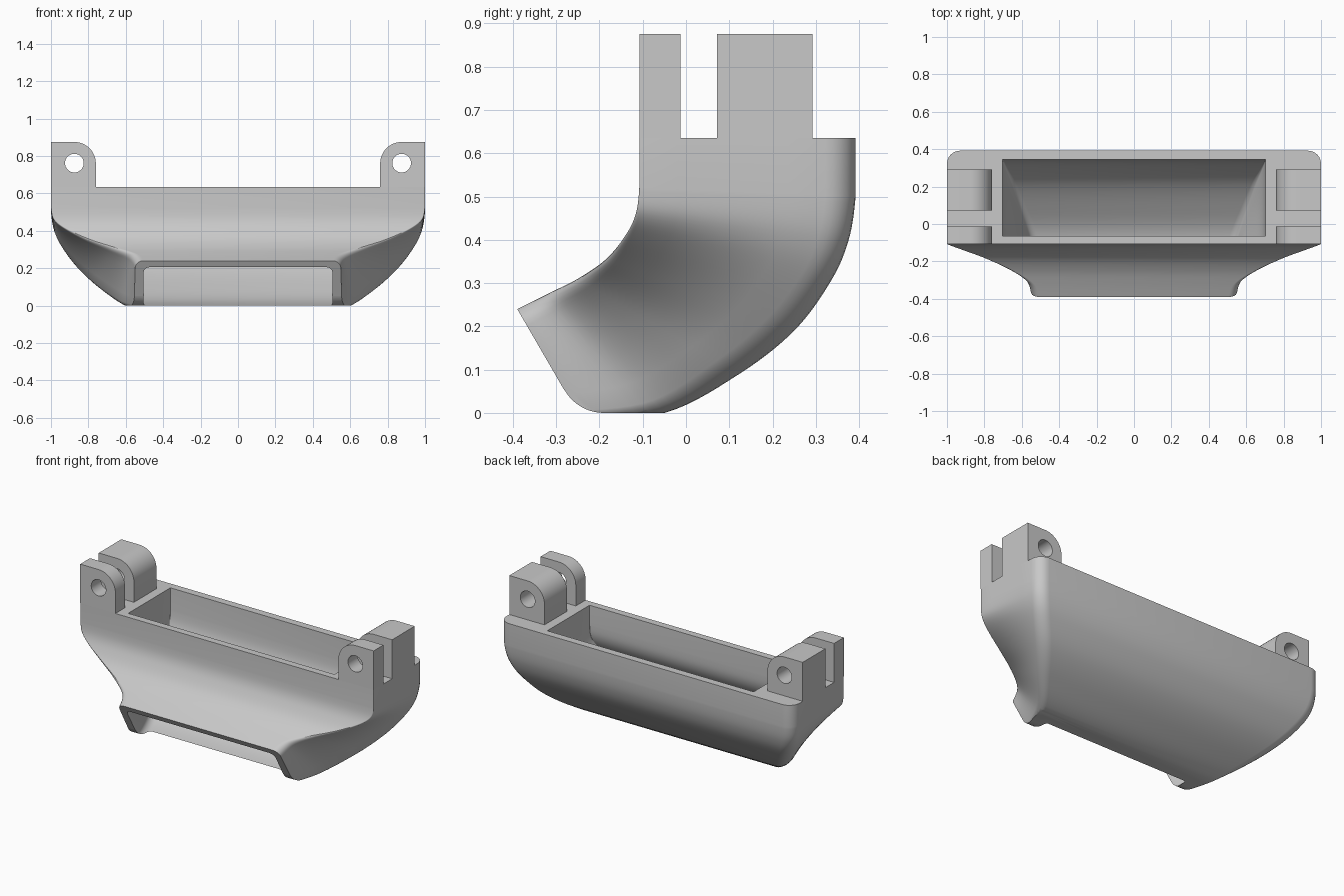
import bpy, bmesh, math
from mathutils import Vector

old = bpy.data.objects.get("Cube")
if old:
    bpy.data.objects.remove(old, do_unlink=True)

grey = bpy.data.materials.new("plain grey")
grey.use_nodes = True
colour = (0.58, 0.58, 0.58, 1)
grey.diffuse_color = colour
grey.node_tree.nodes["Principled BSDF"].inputs["Base Color"].default_value = colour


def finish(name, bm):
    bmesh.ops.recalc_face_normals(bm, faces=bm.faces)
    mesh = bpy.data.meshes.new(name)
    bm.to_mesh(mesh)
    bm.free()
    mesh.materials.append(grey)
    obj = bpy.data.objects.new(name, mesh)
    bpy.context.collection.objects.link(obj)
    return obj


def activate(obj):
    bpy.ops.object.select_all(action='DESELECT')
    obj.select_set(True)
    bpy.context.view_layer.objects.active = obj


def cut(obj, cutter):
    activate(obj)
    mod = obj.modifiers.new("cut", 'BOOLEAN')
    mod.operation, mod.solver, mod.object = 'DIFFERENCE', 'EXACT', cutter
    bpy.ops.object.modifier_apply(modifier=mod.name)
    bpy.data.objects.remove(cutter, do_unlink=True)


def smooth(obj):
    activate(obj)
    bpy.ops.object.shade_smooth_by_angle(angle=math.radians(30))


def blend(a, b, c, d, t):
    """Catmull-Rom blend of four numbers."""
    return 0.5 * (2*b + (c - a)*t + (2*a - 5*b + 4*c - d)*t*t + (3*b - a - 3*c + d)*t**3)


def refine(rows, steps=7):
    """First row stays straight, the rest become a smooth curve."""
    out, curve = [rows[0]], rows[1:]
    # the tangent at the start of the curve is vertical
    start = [b + (a - b) * 0.6 for a, b in zip(rows[0], rows[1])]
    pts = [start] + curve + [curve[-1]]
    for i in range(1, len(pts) - 2):
        for s in range(steps):
            out.append([blend(*v, s / steps) for v in zip(*pts[i-1:i+3])])
    return out + [curve[-1]]


def ring(row, seg=6):
    """Rounded trapezoid spanned between a front point and a back point."""
    fy, fz, by, bz, wf, wb, rf, rb = row
    front, back = Vector((0, fy, fz)), Vector((0, by, bz))
    length = (back - front).length
    axis = (back - front) / length
    half = []
    for w, r, v0, a0 in ((wf, rf, rf, -90), (wb, rb, length - rb, 0)):
        for i in range(seg + 1):
            a = math.radians(a0 + 90 * i / seg)
            half.append((w - r + r * math.cos(a), v0 + r * math.sin(a)))
    # extra points along the straight side
    p, q = half[seg], half[seg + 1]
    side = [(p[0] + (q[0]-p[0])*k/5, p[1] + (q[1]-p[1])*k/5) for k in range(1, 5)]
    half[seg + 1:seg + 1] = side
    full = half + [(-u, v) for u, v in reversed(half)]
    return [front + axis * v + Vector((u, 0, 0)) for u, v in full]


def loft(name, rows):
    bm = bmesh.new()
    rings = [[bm.verts.new(p) for p in ring(r)] for r in refine(rows)]
    n = len(rings[0])
    for a, b in zip(rings, rings[1:]):
        for i in range(n):
            j = (i + 1) % n
            bm.faces.new((a[i], a[j], b[j], b[i]))
    bm.faces.new(rings[0])
    bm.faces.new(rings[-1])
    return finish(name, bm)


def prism(name, points, offset):
    bm = bmesh.new()
    face = bm.faces.new([bm.verts.new(p) for p in points])
    made = bmesh.ops.extrude_face_region(bm, geom=[face])["geom"]
    bmesh.ops.translate(bm, vec=offset, verts=[v for v in made if isinstance(v, bmesh.types.BMVert)])
    return finish(name, bm)


# Rows: front y, front z, back y, back z, front and back half width, front and back radius
OUTER = [
    [-.108, .635, .392, .635, 1, 1, .004, .07],
    [-.108, .52, .392, .50, 1, 1, .004, .07],
    [-.116, .46, .376, .40, .985, .985, .008, .07],
    [-.14, .41, .335, .305, .925, .945, .015, .07],
    [-.185, .355, .25, .19, .815, .865, .03, .07],
    [-.25, .31, .12, .088, .685, .76, .045, .06],
    [-.32, .275, -.05, 0, .58, .63, .045, .04],
    [-.39, .24, -.245, -.01, .55, .555, .045, .015],
]
INNER = [
    [-.065, .7, .346, .7, .703, .703, .004, .004],
    [-.065, .52, .346, .50, .703, .703, .004, .004],
    [-.073, .445, .335, .41, .70, .70, .004, .006],
    [-.10, .385, .298, .325, .685, .685, .006, .01],
    [-.15, .325, .22, .215, .65, .65, .01, .02],
    [-.225, .275, .095, .112, .605, .605, .02, .03],
    [-.30, .24, -.05, .025, .55, .555, .035, .04],
    [-.372, .205, -.23, -.012, .505, .505, .035, .04],
    [-.45, .165, -.33, -.02, .505, .505, .035, .04],
]

# Curved duct body, hollowed from the inlet through to the outlet
body = loft("duct_body", OUTER)
cut(body, loft("cavity_cutter", INNER))

# Flat underside and rounded lower lip of the outlet
arc = [math.radians(210 + 6 * i) for i in range(11)]
lip = [Vector((-.8, -.19 + .104 * math.cos(a), .104 + .104 * math.sin(a))) for a in arc]
lip += [Vector((-.8, y, z)) for y, z in ((.3, 0), (.3, -.1), (-.45, -.1), (-.45, .052))]
cut(body, prism("lip_cutter", lip, (1.6, 0, 0)))
smooth(body)

# Hinge lugs: a thin front plate and a thick back block on each side
for side, sx in (("left", 1), ("right", -1)):
    for place, y0, y1 in (("front", -.108, -.013), ("back", .072, .292)):
        outline = [(1, .635), (1, .875)]
        for i in range(13):
            a = math.radians(90 + 90 * i / 12)
            outline.append((.875 + .115 * math.cos(a), .76 + .115 * math.sin(a)))
        outline.append((.76, .635))
        lug = prism(f"{side}_{place}_lug", [(sx * x, y0, z) for x, z in outline], (0, y1 - y0, 0))
        turn = [math.tau * i / 32 for i in range(32)]
        hole = [(sx * (.875 + .05 * math.cos(a)), -.2, .762 + .05 * math.sin(a)) for a in turn]
        cut(lug, prism("pin_hole_cutter", hole, (0, .6, 0)))
        smooth(lug)
